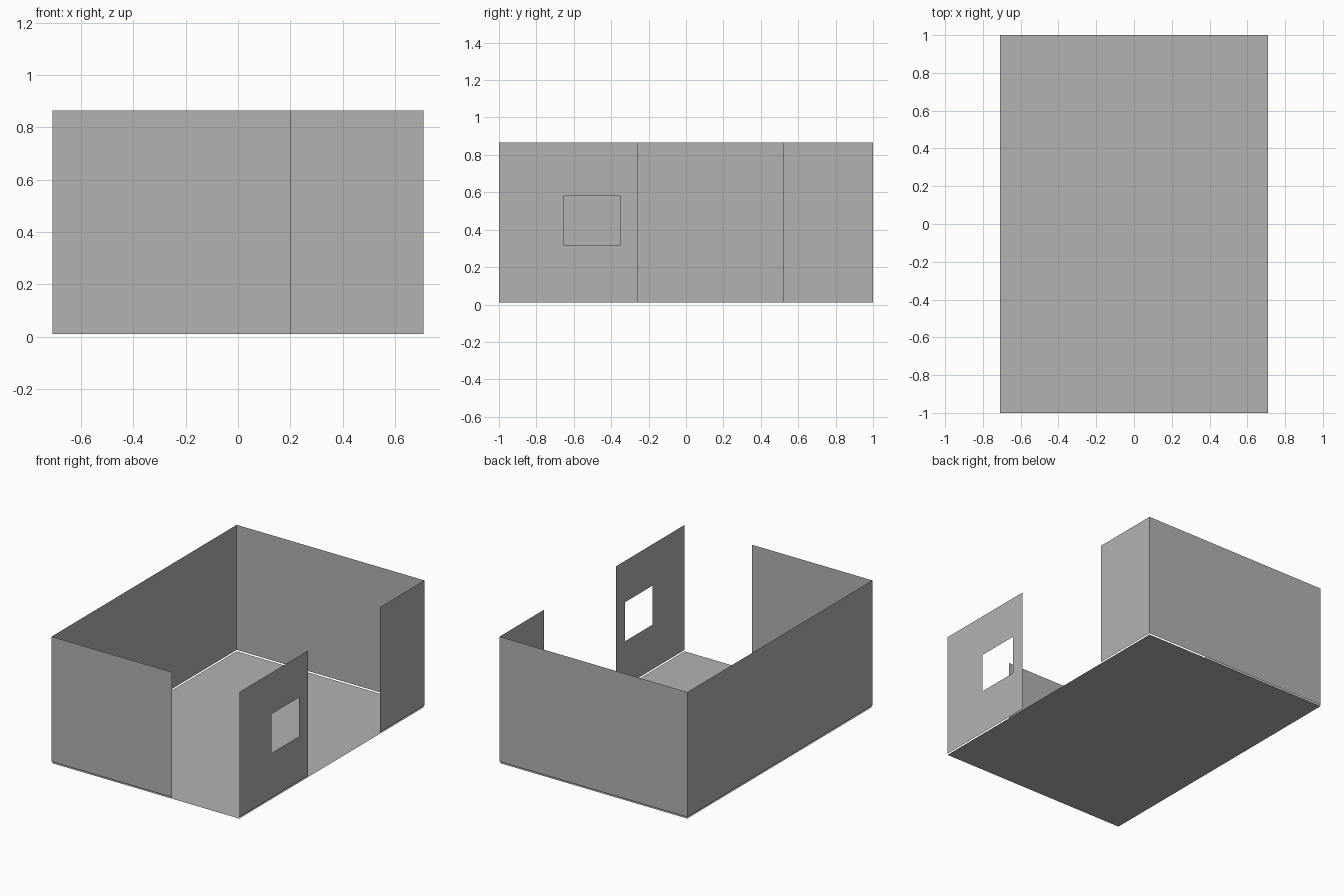
import bpy
import bmesh
from mathutils import Vector

cube = bpy.data.objects.get("Cube")
if cube:
    bpy.data.objects.remove(cube, do_unlink=True)

HALF_X, HALF_Y = 0.71, 1.0
BASE, TOP = 0.01, 0.865   # walls hover just above the floor sheet

grey = bpy.data.materials.new("plain_grey")
grey.use_nodes = True
colour = (0.45, 0.45, 0.45, 1.0)
grey.diffuse_color = colour
grey.node_tree.nodes["Principled BSDF"].inputs["Base Color"].default_value = colour


def add_object(name, bm):
    mesh = bpy.data.meshes.new(name)
    bm.to_mesh(mesh)
    bm.free()
    mesh.materials.append(grey)
    obj = bpy.data.objects.new(name, mesh)
    bpy.context.collection.objects.link(obj)
    return obj


def wall_loop(bm, start, end, low, high):
    """Four vertices of an upright rectangle, counter-clockwise from outside."""
    a, b = Vector((*start, 0)), Vector((*end, 0))
    up = Vector((0, 0, 1))
    return [bm.verts.new(p) for p in
            (a + up * low, b + up * low, b + up * high, a + up * high)]


def wall(name, start, end, window=None):
    """Thin upright sheet, optionally framed around a rectangular opening."""
    bm = bmesh.new()
    outer = wall_loop(bm, start, end, BASE, TOP)
    if window:
        inner = wall_loop(bm, *window)
        for i in range(4):
            j = (i + 1) % 4
            bm.faces.new((outer[i], outer[j], inner[j], inner[i]))
    else:
        bm.faces.new(outer)
    return add_object(name, bm)


# Floor sheet
bm = bmesh.new()
bm.faces.new([bm.verts.new((sx * HALF_X, sy * HALF_Y, 0))
              for sx, sy in ((-1, -1), (1, -1), (1, 1), (-1, 1))])
add_object("floor", bm)

# Full walls
wall("back_wall", (HALF_X, HALF_Y), (-HALF_X, HALF_Y))
wall("closed_side_wall", (-HALF_X, HALF_Y), (-HALF_X, -HALF_Y))

# Partial walls with open gaps between them
wall("front_wall", (-HALF_X, -HALF_Y), (0.2, -HALF_Y))
wall("open_side_rear_wall", (HALF_X, 0.52), (HALF_X, HALF_Y))

# Short wall with the window opening
wall("window_wall", (HALF_X, -HALF_Y), (HALF_X, -0.26),
     window=((HALF_X, -0.653), (HALF_X, -0.354), 0.315, 0.582))
